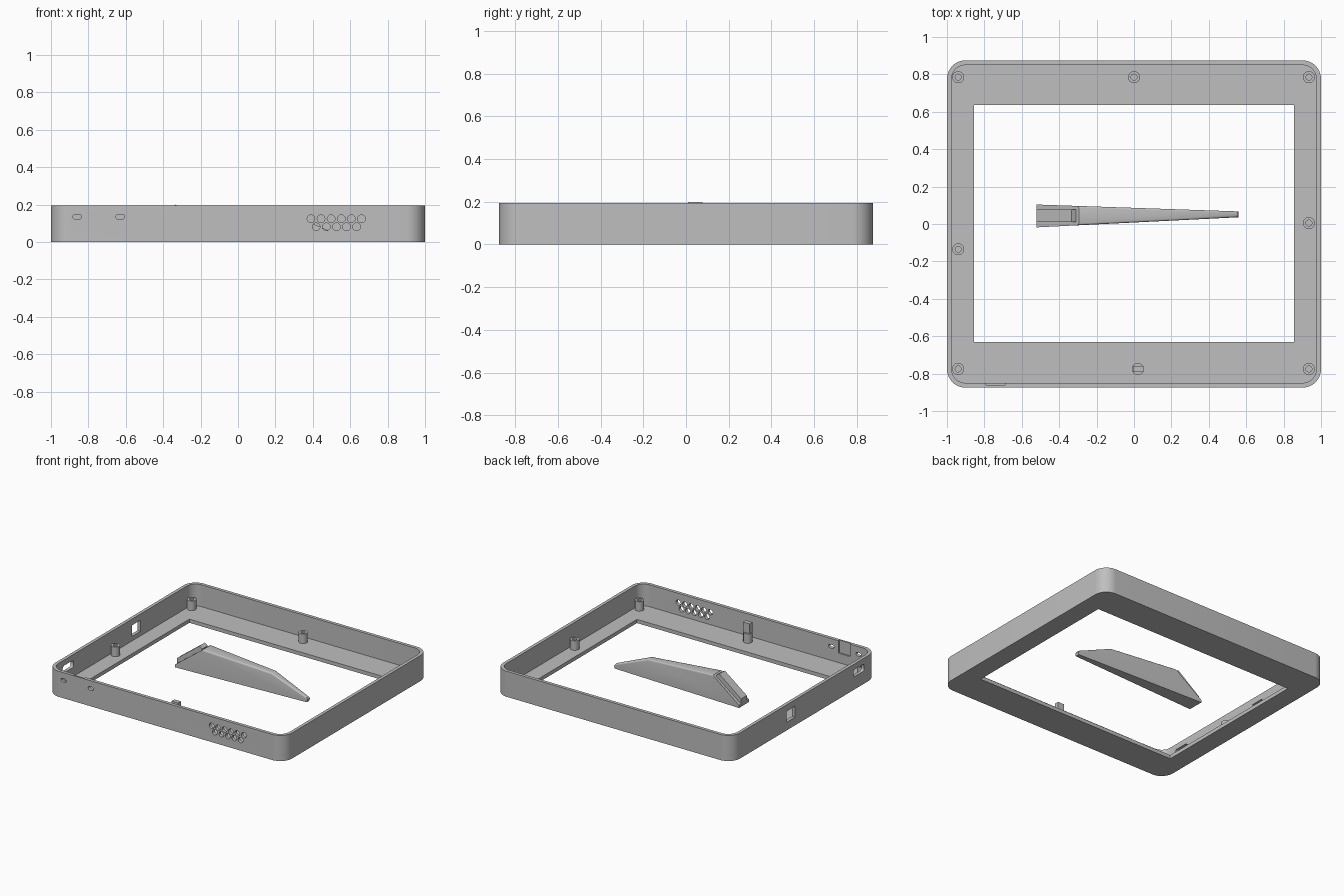
import bpy, bmesh, math
from mathutils import Matrix

if "Cube" in bpy.data.objects:
    bpy.data.objects.remove(bpy.data.objects["Cube"])

grey = bpy.data.materials.new("plain_grey")
grey.diffuse_color = (0.52, 0.52, 0.52, 1)
grey.use_nodes = True
grey.node_tree.nodes["Principled BSDF"].inputs["Base Color"].default_value = grey.diffuse_color


def add(name, bm, smooth=True):
    bmesh.ops.recalc_face_normals(bm, faces=bm.faces)
    me = bpy.data.meshes.new(name)
    bm.to_mesh(me)
    bm.free()
    ob = bpy.data.objects.new(name, me)
    bpy.context.collection.objects.link(ob)
    me.materials.append(grey)
    if smooth:
        shade(ob)
    return ob


def shade(ob):
    bpy.ops.object.select_all(action='DESELECT')
    ob.select_set(True)
    bpy.context.view_layer.objects.active = ob
    bpy.ops.object.shade_smooth_by_angle(angle=math.radians(30))


def rounded(w, h, r, n=8):
    """Outline of a rounded rectangle centred on the origin."""
    if r == 0:
        return [(w/2, h/2), (-w/2, h/2), (-w/2, -h/2), (w/2, -h/2)]
    pts = []
    for k, (sx, sy) in enumerate([(1, 1), (-1, 1), (-1, -1), (1, -1)]):
        for i in range(n + 1):
            a = math.pi/2 * (k + i/n)
            pts.append((sx*(w/2 - r) + r*math.cos(a), sy*(h/2 - r) + r*math.sin(a)))
    return pts


def prism(pts, depth, matrix=Matrix()):
    """Extrude an outline from local z = 0 to depth, then place it."""
    bm = bmesh.new()
    f = bm.faces.new([bm.verts.new((x, y, 0)) for x, y in pts])
    top = bmesh.ops.extrude_face_region(bm, geom=[f])['geom']
    bmesh.ops.translate(bm, vec=(0, 0, depth),
                        verts=[v for v in top if isinstance(v, bmesh.types.BMVert)])
    bmesh.ops.transform(bm, matrix=matrix, verts=bm.verts)
    return bm


def cut(ob, bm):
    tool = add("cutter", bm, False)
    tool.hide_render = True
    mod = ob.modifiers.new("cut", 'BOOLEAN')
    mod.operation, mod.solver, mod.object = 'DIFFERENCE', 'EXACT', tool
    bpy.context.view_layer.objects.active = ob
    bpy.ops.object.modifier_apply(modifier=mod.name)
    bpy.data.objects.remove(tool)


def at(x, y, z):
    return Matrix.Translation((x, y, z))


RX = Matrix.Rotation(math.pi/2, 4, 'X')          # outline stands in xz, depth runs to -y
RZ = Matrix.Rotation(-math.pi/2, 4, 'Z')         # turns that outline to face -x

# Shallow tray with a rectangular window in its floor
tray = add("bezel_tray", prism(rounded(2, 1.75, 0.1, 12), 0.195), False)
cut(tray, prism(rounded(1.95, 1.70, 0.075, 12), 0.3, at(0, 0, 0.028)))
cut(tray, prism(rounded(1.71, 1.265, 0), 0.3, at(0, 0.0025, -0.1)))

# Front wall: two small slots, inner pocket, two rows of vents
for x in (-0.86, -0.63):
    cut(tray, prism(rounded(0.045, 0.026, 0.012, 4), 0.1, at(x, -0.82, 0.135) @ RX))
cut(tray, prism(rounded(0.1, 0.12, 0), 0.06, at(-0.74, -0.802, 0.16) @ RX))
circle = [(0.021*math.cos(math.tau*i/12), 0.021*math.sin(math.tau*i/12)) for i in range(12)]
for x0, z, count in ((0.39, 0.124, 6), (0.418, 0.081, 5)):
    for i in range(count):
        cut(tray, prism(circle, 0.1, at(x0 + 0.054*i, -0.82, z) @ RX))

# Left wall: square port and rounded slot
cut(tray, prism(rounded(0.1, 0.085, 0), 0.1, at(-0.94, 0.165, 0.105) @ RZ @ RX))
cut(tray, prism(rounded(0.13, 0.055, 0.018, 4), 0.1, at(-0.94, -0.655, 0.125) @ RZ @ RX))
shade(tray)

# Hollow screw posts on the floor
posts = [(-0.94, 0.785), (0, 0.785), (0.935, 0.785), (0.935, 0.005),
         (-0.94, -0.135), (-0.94, -0.775), (0.935, -0.775), (0.02, -0.775)]
section = [(0.032, 0.02), (0.032, 0.1), (0.016, 0.1), (0.016, 0.03)]
for px, py in posts:
    bm = bmesh.new()
    rings = [[bm.verts.new((px + r*math.cos(math.tau*i/24), py + r*math.sin(math.tau*i/24), z))
              for i in range(24)] for r, z in section]
    for a, b in zip(rings, rings[1:]):
        for i in range(24):
            j = (i + 1) % 24
            bm.faces.new((a[i], a[j], b[j], b[i]))
    bm.faces.new(rings[-1])
    bm.faces.new(rings[0])
    add("screw_post", bm)

# Taller locating block on the front post
add("locating_block", prism(rounded(0.055, 0.034, 0), 0.155, at(0.022, -0.775, 0.02)), False)


def wedge(name, profile, lower, upper, bevel):
    """Side profile in xz, given a width that tapers along x."""
    bm = bmesh.new()
    sides = [[bm.verts.new((x, f(x), z)) for x, z in profile] for f in (lower, upper)]
    bm.faces.new(sides[0])
    bm.faces.new(sides[1])
    n = len(profile)
    for i in range(n):
        j = (i + 1) % n
        bm.faces.new((sides[0][i], sides[0][j], sides[1][j], sides[1][i]))
    if bevel:
        # round the long upper edges and the tip
        edges = [e for e in bm.edges if min(v.co.x for v in e.verts) > -0.31
                 and (abs(e.verts[0].co.x - e.verts[1].co.x) > 0.1)]
        bmesh.ops.bevel(bm, geom=edges, offset=bevel, segments=3,
                        affect='EDGES', profile=0.5, clamp_overlap=True)
    return add(name, bm)


# Loose stand leg in the window, with a raised tongue on its sloping end
wedge("stand_leg",
      [(-0.52, 0), (-0.52, 0.02), (-0.295, 0.188), (0.27, 0.15), (0.55, 0.035), (0.56, 0.02), (0.555, 0)],
      lambda x: -0.018 + 0.05*(x + 0.52), lambda x: 0.104 - 0.034*(x + 0.52), 0.014)
wedge("leg_tongue",
      [(-0.52, 0.01), (-0.52, 0.06), (-0.335, 0.2), (-0.31, 0.185), (-0.31, 0.12)],
      lambda x: 0.01, lambda x: 0.078, 0)
